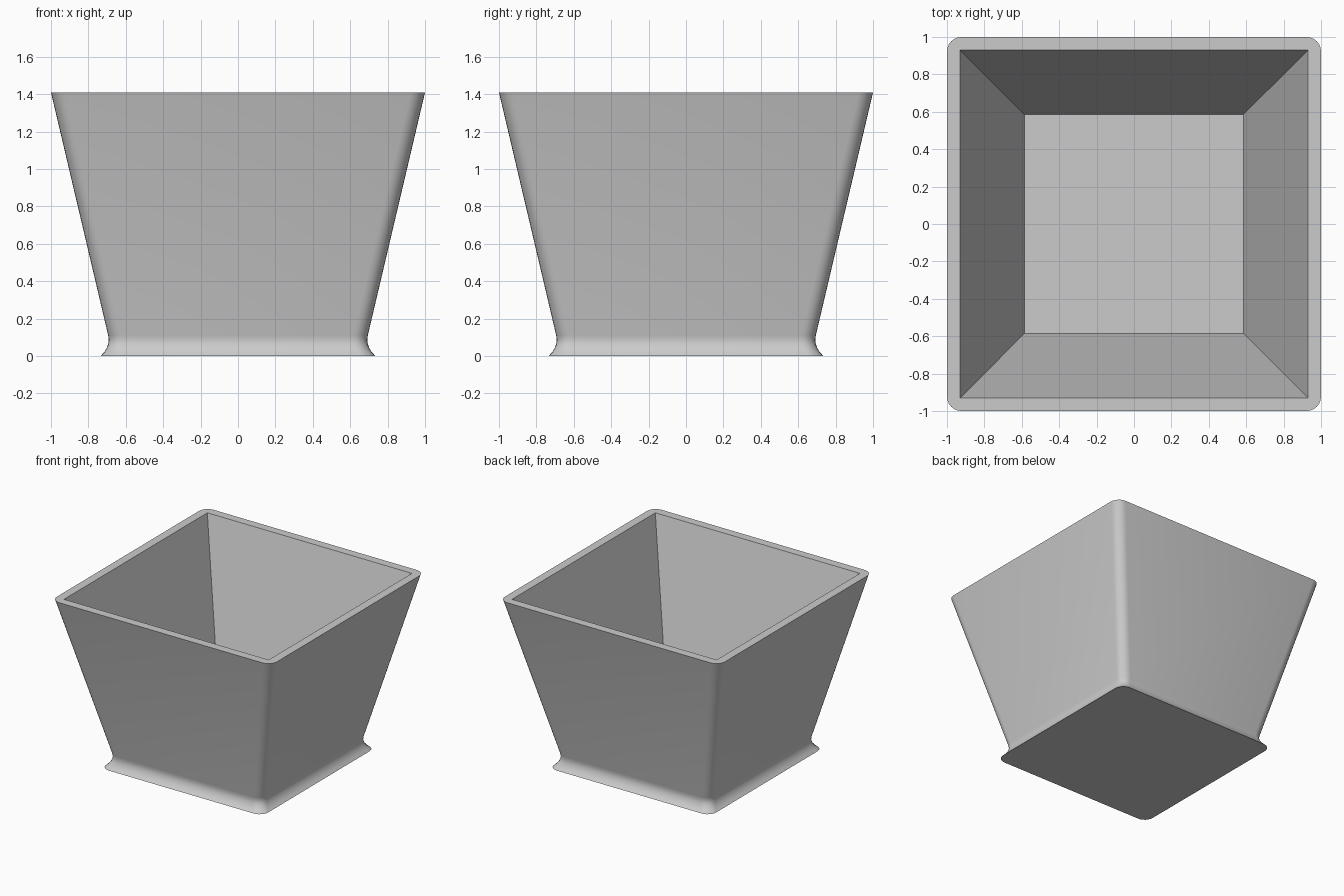
import bpy, bmesh, math

if "Cube" in bpy.data.objects:
    bpy.data.objects.remove(bpy.data.objects["Cube"])

SEG = 6          # segments per rounded corner
RADIUS = 0.078   # corner radius
HEIGHT = 1.41

bm = bmesh.new()


def rounded_square(half, z, r=RADIUS):
    """Ring of vertices, counter-clockwise, corner by corner."""
    ring = []
    for c in range(4):
        mid = math.radians(45 + 90 * c)
        cx = math.copysign(half - r, math.cos(mid))
        cy = math.copysign(half - r, math.sin(mid))
        for i in range(SEG + 1):
            a = math.radians(90 * c + 90 * i / SEG)
            ring.append(bm.verts.new((cx + r * math.cos(a), cy + r * math.sin(a), z)))
    return ring


def square(half, z):
    return [bm.verts.new((sx * half, sy * half, z))
            for sx, sy in ((1, 1), (-1, 1), (-1, -1), (1, -1))]


def skin(low, high):
    n = len(low)
    for i in range(n):
        j = (i + 1) % n
        bm.faces.new((low[i], low[j], high[j], high[i]))


# Outer shell: flared foot, concave neck, tapered walls
profile = [(0.735, 0), (0.716, 0.02), (0.702, 0.042), (0.694, 0.065),
           (0.691, 0.085), (0.694, 0.11), (1.0, HEIGHT)]
rings = [rounded_square(h, z) for h, z in profile]
for low, high in zip(rings, rings[1:]):
    skin(low, high)
bm.faces.new(rings[0][::-1])

# Sharp-cornered cavity
mouth = square(0.93, HEIGHT)
floor = square(0.585, 0.1)
skin(mouth, floor)
bm.faces.new(floor)

# Flat rim between the rounded outside and the square mouth
top = rings[-1]
for c in range(4):
    start = c * (SEG + 1)
    for i in range(start, start + SEG):
        bm.faces.new((top[i], top[i + 1], mouth[c]))
    nxt = (c + 1) % 4
    bm.faces.new((top[start + SEG], top[nxt * (SEG + 1)], mouth[nxt], mouth[c]))

bmesh.ops.recalc_face_normals(bm, faces=bm.faces)
mesh = bpy.data.meshes.new("square_planter")
bm.to_mesh(mesh)
bm.free()

planter = bpy.data.objects.new("square_planter", mesh)
bpy.context.collection.objects.link(planter)
bpy.context.view_layer.objects.active = planter
planter.select_set(True)
bpy.ops.object.shade_smooth_by_angle(angle=math.radians(35))
